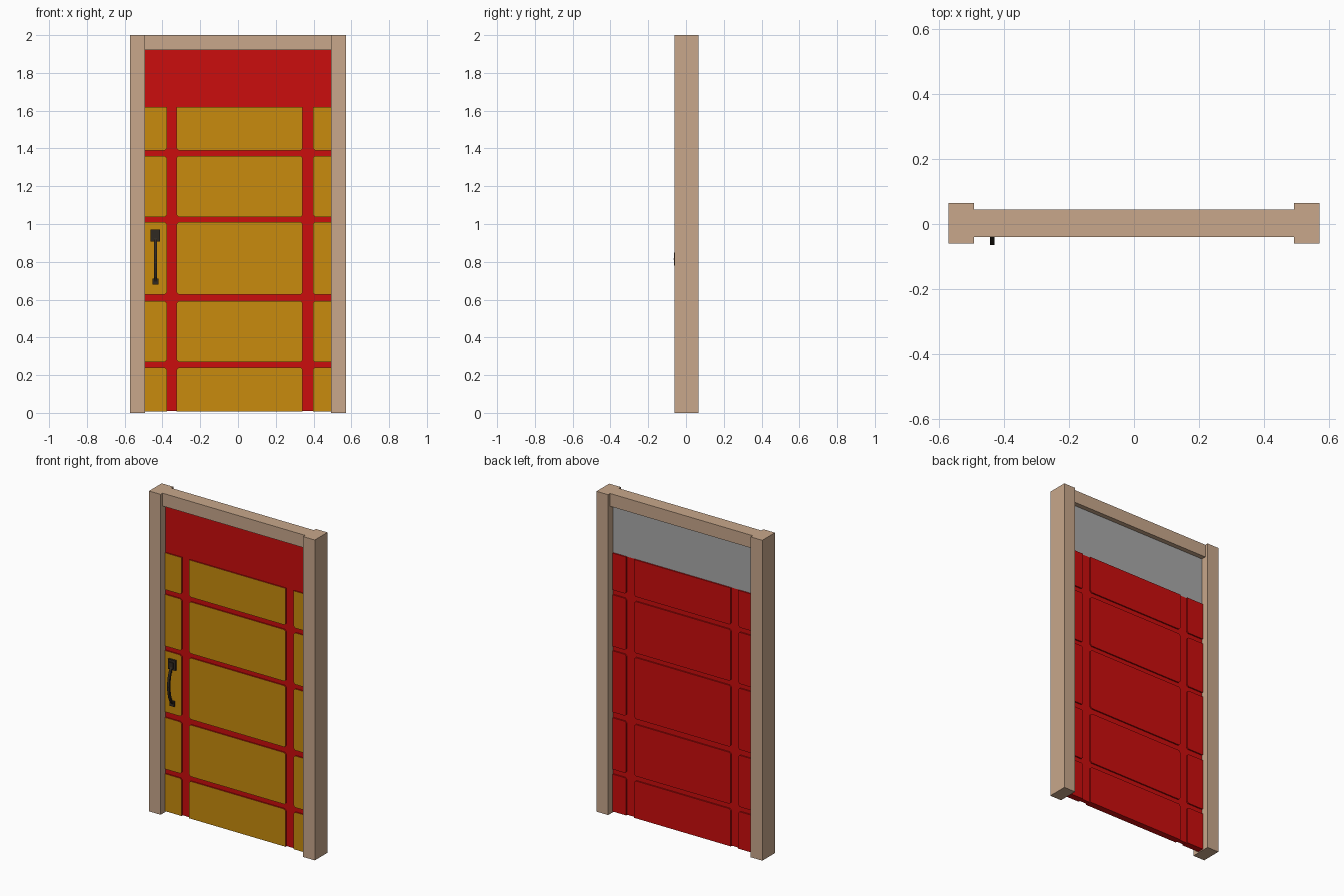
import bpy, bmesh, math

if "Cube" in bpy.data.objects:
    bpy.data.objects.remove(bpy.data.objects["Cube"])


def mat(name, rgb):
    m = bpy.data.materials.new(name)
    m.diffuse_color = (*rgb, 1)
    m.use_nodes = True
    m.node_tree.nodes["Principled BSDF"].inputs["Base Color"].default_value = m.diffuse_color
    return m


WOOD = mat("light_wood", (0.58, 0.39, 0.26))
RED = mat("red_paint", (0.60, 0.004, 0.004))
GOLD = mat("ochre_paint", (0.58, 0.26, 0.004))
GREY = mat("grey_pane", (0.40, 0.40, 0.40))
IRON = mat("dark_iron", (0.03, 0.023, 0.016))


def finish(bm, name, mats):
    bmesh.ops.recalc_face_normals(bm, faces=bm.faces)
    me = bpy.data.meshes.new(name)
    bm.to_mesh(me)
    bm.free()
    for m in mats:
        me.materials.append(m)
    ob = bpy.data.objects.new(name, me)
    bpy.context.collection.objects.link(ob)
    return ob


def prism(bm, pts, offset):
    """Extrude a closed outline of 3D points along offset."""
    face = bm.faces.new([bm.verts.new(p) for p in pts])
    new = bmesh.ops.extrude_face_region(bm, geom=[face])["geom"]
    verts = [g for g in new if isinstance(g, bmesh.types.BMVert)]
    bmesh.ops.translate(bm, verts=verts, vec=offset)


def box(name, x0, x1, y0, y1, z0, z1, mats):
    bm = bmesh.new()
    prism(bm, [(x0, y0, z0), (x1, y0, z0), (x1, y0, z1), (x0, y0, z1)], (0, y1 - y0, 0))
    return finish(bm, name, mats)


def colour_by_facing(ob, sign, index):
    """Give faces looking along sign * y the chosen material."""
    for p in ob.data.polygons:
        if p.normal.y * sign > 0.9:
            p.material_index = index


# frame: two posts and a thinner lintel
IN, OUT = 0.4925, 0.5725
box("left_post", -OUT, -IN, -0.06, 0.065, 0, 2, [WOOD])
box("right_post", IN, OUT, -0.06, 0.065, 0, 2, [WOOD])
box("lintel", -IN, IN, -0.04, 0.045, 1.92, 2, [WOOD])

# door core, seen as the bottom of the grooves
FRONT, BACK, DEPTH = -0.018, 0.023, 0.008
BOTTOM, SPLIT = 0.007, 1.62
box("door_core", -IN, IN, FRONT + DEPTH, BACK - DEPTH, BOTTOM + 0.002, SPLIT, [RED])

# top pane, red in front and grey behind
pane = box("top_pane", -IN, IN, FRONT + DEPTH, BACK - DEPTH, SPLIT, 1.92, [RED, GREY])
colour_by_facing(pane, 1, 1)

# raised panels, corners clipped where grooves cross
cols = [(-IN, -0.377), (-0.325, 0.342), (0.397, IN)]
rows = [(BOTTOM, 0.24), (0.27, 0.592), (0.627, 1.01), (1.038, 1.36), (1.39, SPLIT)]
CLIP = 0.01


def panel_outline(x0, x1, z0, z1):
    corners = [(x0, z0, 1, 1), (x1, z0, -1, 1), (x1, z1, -1, -1), (x0, z1, 1, -1)]
    pts = []
    for i, (x, z, sx, sz) in enumerate(corners):
        if abs(x) < IN and BOTTOM < z < SPLIT:
            pair = [(x, FRONT, z + sz * CLIP), (x + sx * CLIP, FRONT, z)]
            pts += pair if i % 2 == 0 else pair[::-1]
        else:
            pts.append((x, FRONT, z))
    return pts


bm = bmesh.new()
for x0, x1 in cols:
    for z0, z1 in rows:
        prism(bm, panel_outline(x0, x1, z0, z1), (0, BACK - FRONT, 0))
panels = finish(bm, "door_panels", [RED, GOLD])
colour_by_facing(panels, -1, 1)

# handle: upper plate, lower foot and bowed strap
HX = -0.437
box("handle_plate", HX - 0.025, HX + 0.025, -0.03, FRONT, 0.908, 0.97, [IRON])
box("handle_boss", HX - 0.014, HX + 0.014, -0.036, -0.03, 0.918, 0.955, [IRON])
box("handle_foot", HX - 0.015, HX + 0.015, -0.03, FRONT, 0.68, 0.712, [IRON])

bm = bmesh.new()
steps = 10
outer, inner = [], []
for i in range(steps + 1):
    t = i / steps
    z = 0.695 + 0.24 * t
    bow = math.sin(math.pi * t) ** 0.7 if 0 < i < steps else 0
    outer.append((HX - 0.0075, -0.030 - 0.035 * bow, z))
    inner.append((HX - 0.0075, -0.020 - 0.033 * bow, z))
prism(bm, outer + inner[::-1], (0.015, 0, 0))
finish(bm, "handle_strap", [IRON])
